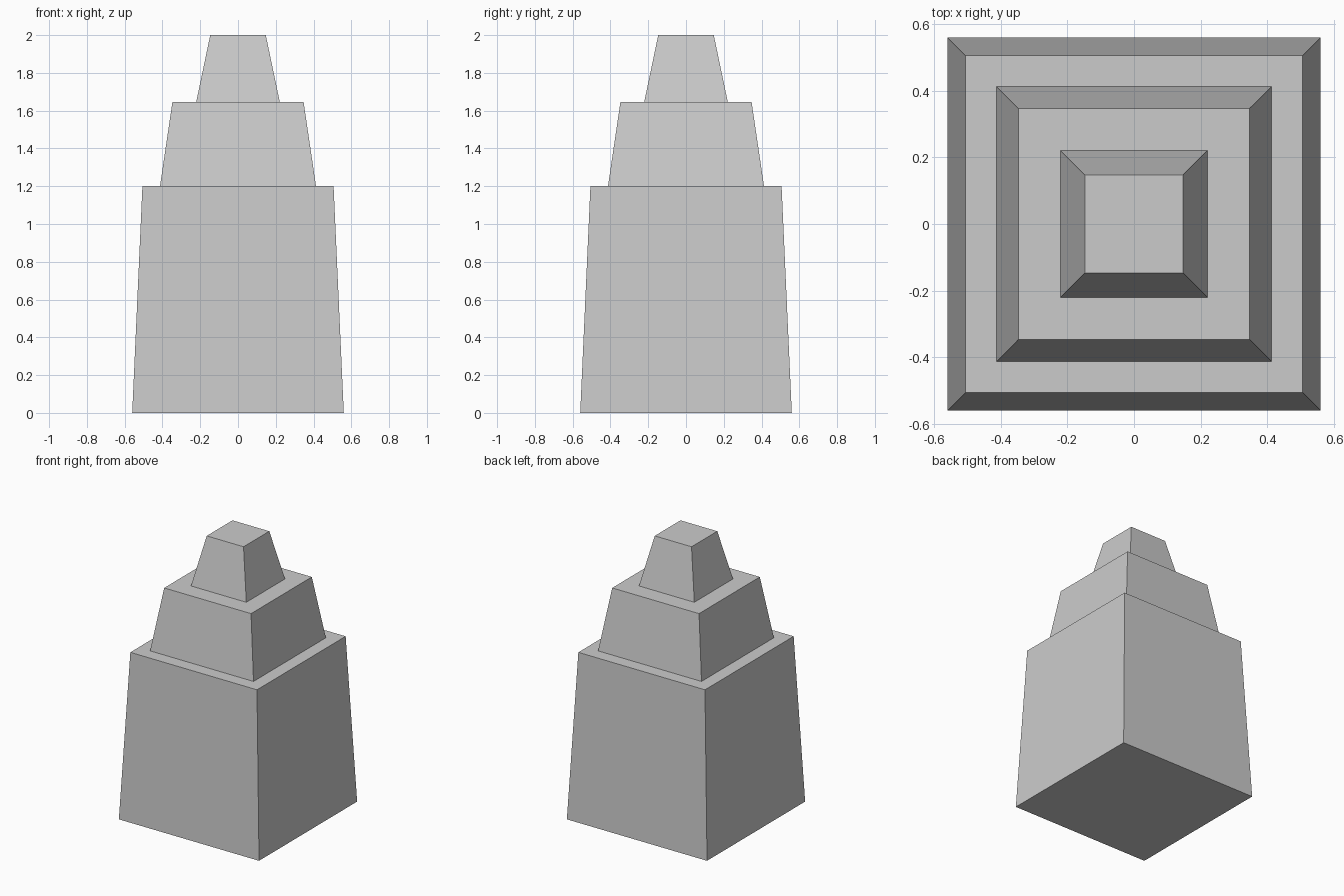
import bpy, bmesh

if "Cube" in bpy.data.objects:
    bpy.data.objects.remove(bpy.data.objects["Cube"])

# Stepped tower: square rings (half width, height) lofted from base to top
PROFILE = [(0.56, 0.0), (0.506, 1.2),
           (0.413, 1.2), (0.347, 1.647),
           (0.221, 1.647), (0.147, 2.0)]
CORNERS = [(-1, -1), (1, -1), (1, 1), (-1, 1)]

bm = bmesh.new()
rings = [[bm.verts.new((x * h, y * h, z)) for x, y in CORNERS] for h, z in PROFILE]

# Sloped walls and flat ledges
for lower, upper in zip(rings, rings[1:]):
    for i in range(4):
        j = (i + 1) % 4
        bm.faces.new((lower[i], lower[j], upper[j], upper[i]))

# Base and roof
bm.faces.new(rings[0][::-1])
bm.faces.new(rings[-1])

mesh = bpy.data.meshes.new("stepped_tower")
bm.to_mesh(mesh)
bm.free()
bpy.context.collection.objects.link(bpy.data.objects.new("stepped_tower", mesh))
